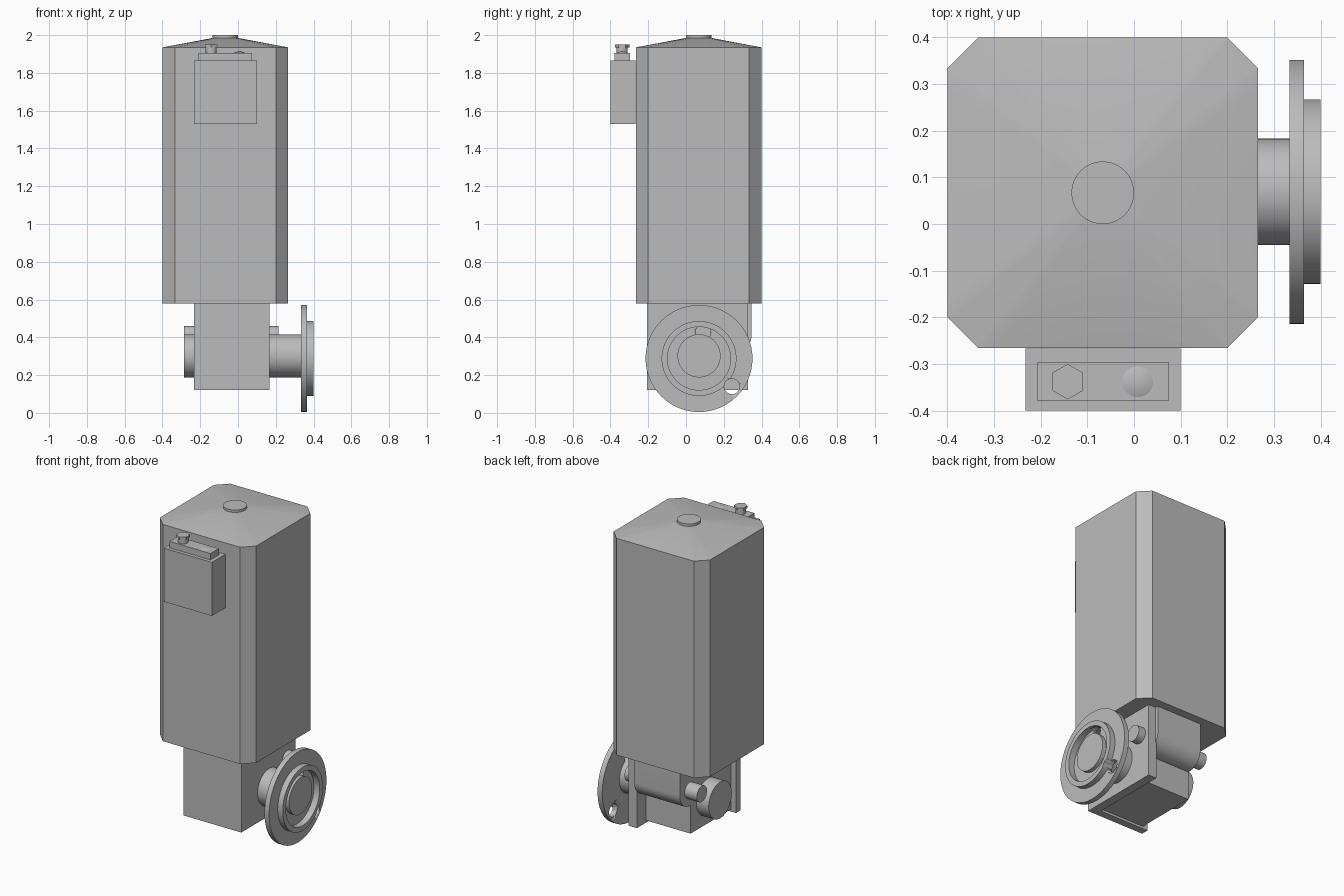
import bpy, bmesh, math
from mathutils import Matrix, Vector

cube = bpy.data.objects.get("Cube")
if cube:
    bpy.data.objects.remove(cube, do_unlink=True)

grey = bpy.data.materials.new("plain_grey")
grey.use_nodes = True
colour = (0.5, 0.5, 0.5, 1)
grey.diffuse_color = colour
grey.node_tree.nodes["Principled BSDF"].inputs["Base Color"].default_value = colour


def finish(name, bm, smooth=True):
    bmesh.ops.recalc_face_normals(bm, faces=bm.faces)
    mesh = bpy.data.meshes.new(name)
    bm.to_mesh(mesh)
    bm.free()
    mesh.materials.append(grey)
    ob = bpy.data.objects.new(name, mesh)
    bpy.context.collection.objects.link(ob)
    if smooth:
        bpy.ops.object.select_all(action='DESELECT')
        ob.select_set(True)
        bpy.context.view_layer.objects.active = ob
        bpy.ops.object.shade_smooth_by_angle(angle=math.radians(30))
    return ob


def box(name, x, y, z):
    bm = bmesh.new()
    bmesh.ops.create_cube(bm, size=1)
    for v in bm.verts:
        v.co = [(a + b) / 2 + c * (b - a) for (a, b), c in zip((x, y, z), v.co)]
    return finish(name, bm, False)


def rod(name, axis, centre, start, end, r1, r2=None, sides=64):
    # round or many-sided bar along x or z; centre gives the other two coordinates
    bm = bmesh.new()
    bmesh.ops.create_cone(bm, cap_ends=True, segments=sides, radius1=r1,
                          radius2=r1 if r2 is None else r2, depth=end - start)
    mid = (start + end) / 2
    if axis == 'X':
        bm.transform(Matrix.Translation((mid, *centre)) @ Matrix.Rotation(math.pi / 2, 4, 'Y'))
    else:
        bm.transform(Matrix.Translation((*centre, mid)))
    return finish(name, bm)


def prism(name, points, direction):
    bm = bmesh.new()
    face = bm.faces.new([bm.verts.new(p) for p in points])
    ext = bmesh.ops.extrude_face_region(bm, geom=[face])
    bmesh.ops.translate(bm, vec=direction,
                        verts=[g for g in ext["geom"] if isinstance(g, bmesh.types.BMVert)])
    return finish(name, bm)


# Chamfered square housing
CX, CY, HALF, CUT = -0.067, 0.067, 0.333, 0.267
BASE, EAVE, PEAK = 0.58, 1.935, 1.985
outline = []
for q in range(4):
    turn = Matrix.Rotation(q * math.pi / 2, 3, 'Z')
    outline += [turn @ Vector((HALF, -CUT, 0)), turn @ Vector((HALF, CUT, 0))]
prism("main_housing", [p + Vector((CX, CY, BASE)) for p in outline], (0, 0, EAVE - BASE))

# Roof blending from the chamfered square to a round top
corners = [math.atan2(p.y, p.x) % math.tau for p in outline]
angles = sorted(set(corners + [i * math.tau / 64 for i in range(64)]))
bm = bmesh.new()
lower, upper = [], []
for a in angles:
    c, s = math.cos(a), math.sin(a)
    reach = min(HALF / max(abs(c), abs(s)), (HALF + CUT) / (abs(c) + abs(s)))
    lower.append(bm.verts.new((CX + reach * c, CY + reach * s, EAVE)))
    upper.append(bm.verts.new((CX + 0.067 * c, CY + 0.067 * s, PEAK)))
for i in range(len(angles)):
    bm.faces.new((lower[i - 1], lower[i], upper[i], upper[i - 1]))
bm.faces.new(upper)
finish("roof", bm)
rod("roof_cap", 'Z', (CX, CY), PEAK - 0.01, 2.0, 0.067)

# Terminal box with lid, bolt and cone
box("terminal_box", (-0.233, 0.10), (-0.40, -0.267), (1.53, 1.865))
box("terminal_lid", (-0.208, 0.075), (-0.378, -0.297), (1.865, 1.905))
rod("bolt_stem", 'Z', (-0.142, -0.338), 1.90, 1.938, 0.029)
rod("bolt_head", 'Z', (-0.142, -0.338), 1.935, 1.95, 0.038, sides=6)
rod("lid_cone", 'Z', (0.008, -0.338), 1.905, 1.917, 0.033, 0)

# Gearbox block with front and side plates
box("gear_block", (-0.2, 0.12), (-0.17, 0.24), (0.135, BASE))
box("front_plate", (-0.233, 0.167), (-0.206, -0.16), (0.12, BASE))
box("side_plate", (0.11, 0.167), (-0.206, 0.328), (0.12, BASE))

# Rear bulge with rounded underside and its through shaft
RY, RZ, RR = 0.25, 0.41, 0.097
arc = [(-0.2, RY + RR * math.cos(a), RZ - RR * math.sin(a))
       for a in [i * math.pi / 24 for i in range(25)]]
prism("rear_bulge", [(-0.2, RY + RR, BASE)] + arc + [(-0.2, RY - RR, BASE)], (0.315, 0, 0))
rod("cross_shaft", 'X', (RY, RZ), -0.285, 0.215, 0.05)

# Output hub through the gearbox
NY, NZ = 0.069, 0.302
rod("output_hub", 'X', (NY, NZ), -0.285, 0.385, 0.114)

# Stepped flange turned from a profile (x, radius)
FZ = 0.288
profile = [(0.333, 0.08), (0.333, 0.283), (0.365, 0.283), (0.365, 0.198),
           (0.40, 0.198), (0.40, 0.167), (0.36, 0.167), (0.36, 0.08)]
bm = bmesh.new()
rings = [[bm.verts.new((x, NY + r * math.cos(a), FZ + r * math.sin(a)))
          for a in [i * math.tau / 96 for i in range(96)]] for x, r in profile]
for k, ring in enumerate(rings):
    prev = rings[k - 1]
    for i in range(96):
        bm.faces.new((prev[i - 1], prev[i], ring[i], ring[i - 1]))
flange = finish("flange", bm)

# Holes through the flange
for y, z in ((0.09, 0.424), (-0.064, 0.240), (0.243, 0.140)):
    cutter = rod("hole_cutter", 'X', (y, z), 0.30, 0.45 if y > 0.2 else 0.38, 0.041, sides=32)
    cutter.hide_render = True
    cutter.hide_set(True)
    cutter.display_type = 'WIRE'
    mod = flange.modifiers.new("hole", 'BOOLEAN')
    mod.operation = 'DIFFERENCE'
    mod.solver = 'EXACT'
    mod.object = cutter
